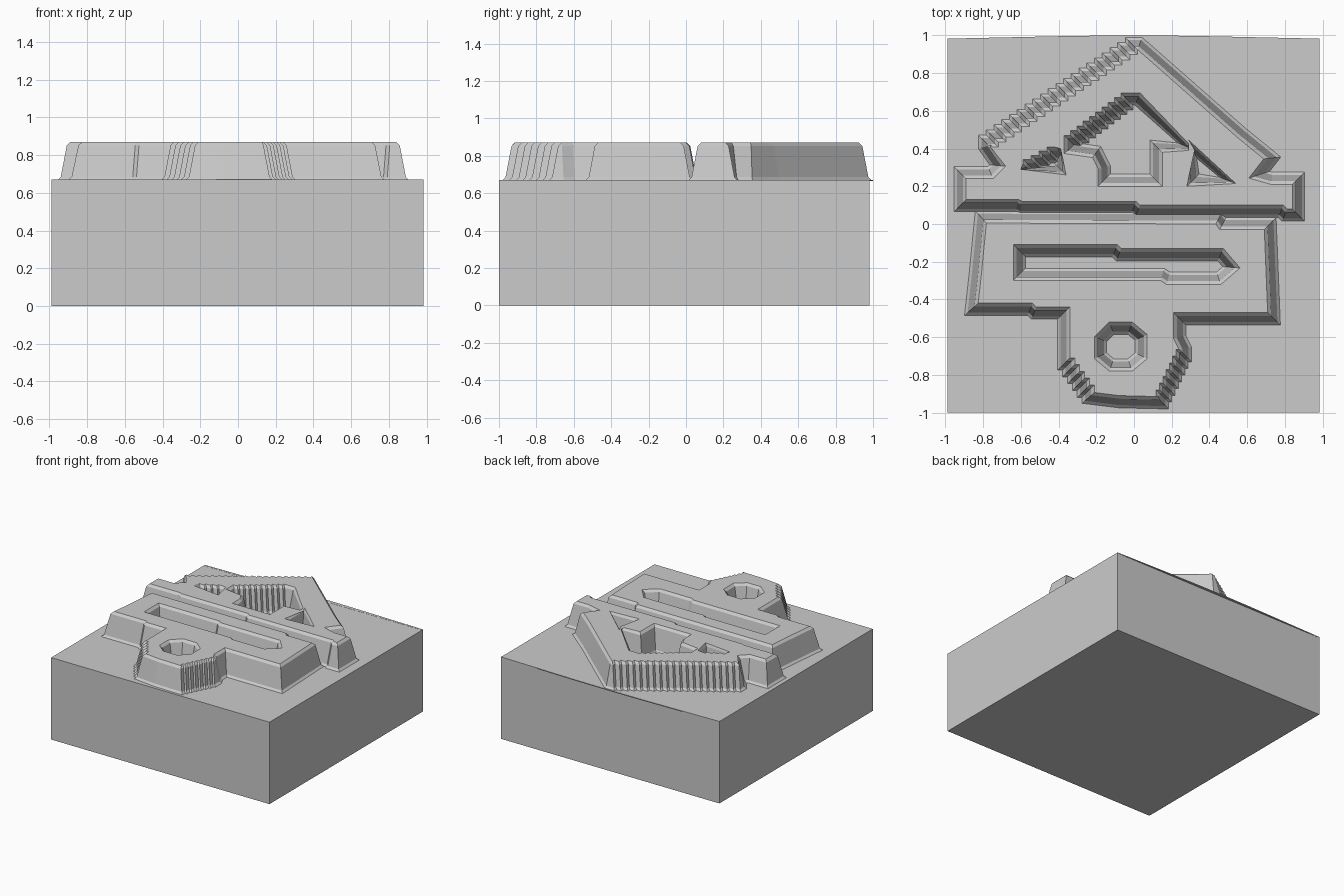
import bpy
import bmesh
from mathutils import Vector
from mathutils.geometry import tessellate_polygon

old = bpy.data.objects.get("Cube")
if old:
    bpy.data.objects.remove(old, do_unlink=True)

# Single plain grey
grey = bpy.data.materials.new("plain grey")
grey.use_nodes = True
grey.diffuse_color = (0.6, 0.6, 0.6, 1)
grey.node_tree.nodes["Principled BSDF"].inputs["Base Color"].default_value = grey.diffuse_color

BASE_TOP = 0.67
# Wall section of the relief: outward offset and height
SECTION = [(0.035, BASE_TOP), (0.02, 0.685), (-0.012, 0.852), (-0.03, 0.87)]


def add_object(name, bm):
    bmesh.ops.recalc_face_normals(bm, faces=bm.faces)
    mesh = bpy.data.meshes.new(name)
    bm.to_mesh(mesh)
    bm.free()
    mesh.materials.append(grey)
    obj = bpy.data.objects.new(name, mesh)
    bpy.context.collection.objects.link(obj)
    return obj


def prism(name, outline, low, high):
    bm = bmesh.new()
    face = bm.faces.new([bm.verts.new((x, y, low)) for x, y in outline])
    top = bmesh.ops.extrude_face_region(bm, geom=[face])["geom"]
    for v in top:
        if isinstance(v, bmesh.types.BMVert):
            v.co.z = high
    if not face.is_valid or len(bm.faces) < len(outline) + 2:
        bm.verts.ensure_lookup_table()
        bm.faces.new(bm.verts[:len(outline)])
    return add_object(name, bm)


def expand(points):
    """A third value turns the edge after a point into that many stair steps."""
    out = []
    for i, p in enumerate(points):
        a = Vector(p[:2])
        out.append(a)
        if len(p) == 3:
            span = Vector(points[(i + 1) % len(points)][:2]) - a
            n = p[2]
            for k in range(n):
                out.append(a + Vector((span.x * (k + 1) / n, span.y * k / n)))
                if k < n - 1:
                    out.append(a + span * (k + 1) / n)
    return out


def offset(loop, dist):
    """Mitred offset to the right of the travel direction."""
    result = []
    for i, p in enumerate(loop):
        d1 = (p - loop[i - 1]).normalized()
        d2 = (loop[(i + 1) % len(loop)] - p).normalized()
        n1, n2 = Vector((d1.y, -d1.x)), Vector((d2.y, -d2.x))
        result.append(p + (n1 + n2) * dist / max(0.5, 1 + n1.dot(n2)))
    return result


def relief(name, outlines):
    """Raised plateau: outer loop anticlockwise, hole loops clockwise."""
    bm = bmesh.new()
    rims = []
    for points in outlines:
        loop = expand(points)
        rings = [[bm.verts.new((p.x, p.y, z)) for p in offset(loop, d)]
                 for d, z in SECTION]
        for low, high in zip(rings, rings[1:]):
            for i in range(len(low)):
                j = (i + 1) % len(low)
                bm.faces.new((low[i], low[j], high[j], high[i]))
        rims.append(rings[-1])
    flat = [v for rim in rims for v in rim]
    for tri in tessellate_polygon([[v.co for v in rim] for rim in rims]):
        if len(set(tri)) == 3:
            bm.faces.new([flat[i] for i in tri])
    return add_object(name, bm)


# Thick block with a thin bowed lip along its back edge
prism("base_block", [(-0.99, -1), (0.985, -1), (0.985, 0.982), (-0.99, 0.982)], 0, BASE_TOP)
prism("back_lip", [(-0.99, 0.97), (0.985, 0.97), (0.985, 0.983), (0.3, 0.998),
                   (0, 1), (-0.3, 0.998), (-0.99, 0.983)], 0.664, BASE_TOP + 0.001)

# Gabled upper relief with three openings
gable = [(-0.92, 0.1), (-0.62, 0.1), (-0.6, 0.09), (0, 0.09), (0.02, 0.07),
         (0.78, 0.07), (0.8, 0.05), (0.87, 0.05), (0.87, 0.24), (0.73, 0.24),
         (0.66, 0.26), (0.73, 0.35), (0.57, 0.48), (0.03, 0.955, 20),
         (-0.79, 0.41), (-0.72, 0.31), (-0.76, 0.27), (-0.92, 0.27)]
left_opening = [(-0.6, 0.29, 5), (-0.39, 0.4), (-0.39, 0.29)]
middle_opening = [(-0.34, 0.44, 9), (-0.04, 0.665), (0.02, 0.665), (0.28, 0.41),
                  (0.12, 0.41), (0.12, 0.23), (-0.16, 0.23), (-0.16, 0.3),
                  (-0.2, 0.38), (-0.34, 0.4)]
right_opening = [(0.31, 0.4), (0.5, 0.23), (0.31, 0.23)]
relief("upper_relief", [gable, left_opening, middle_opening, right_opening])

# Lower relief: wide bar with a slot, and a rounded tab with a hole
bar_and_tab = [(-0.86, -0.45), (-0.55, -0.45), (-0.53, -0.47), (-0.37, -0.47),
               (-0.37, -0.74, 5), (-0.24, -0.92), (-0.08, -0.94), (0.13, -0.945, 8),
               (0.27, -0.66), (0.24, -0.6), (0.24, -0.5), (0.74, -0.5),
               (0.72, 0), (0.47, 0), (0.45, 0.03), (-0.81, 0.035), (-0.84, -0.27)]
slot = [(-0.61, -0.27), (-0.61, -0.14), (-0.1, -0.14), (-0.08, -0.16), (0.46, -0.16),
        (0.52, -0.23), (0.45, -0.29), (0.18, -0.29), (0.15, -0.27)]
tab_hole = [(-0.18, -0.7), (-0.18, -0.61), (-0.12, -0.55), (-0.02, -0.55),
            (0.04, -0.6), (0.04, -0.7), (-0.02, -0.75), (-0.12, -0.75)]
relief("lower_relief", [bar_and_tab, slot, tab_hole])
